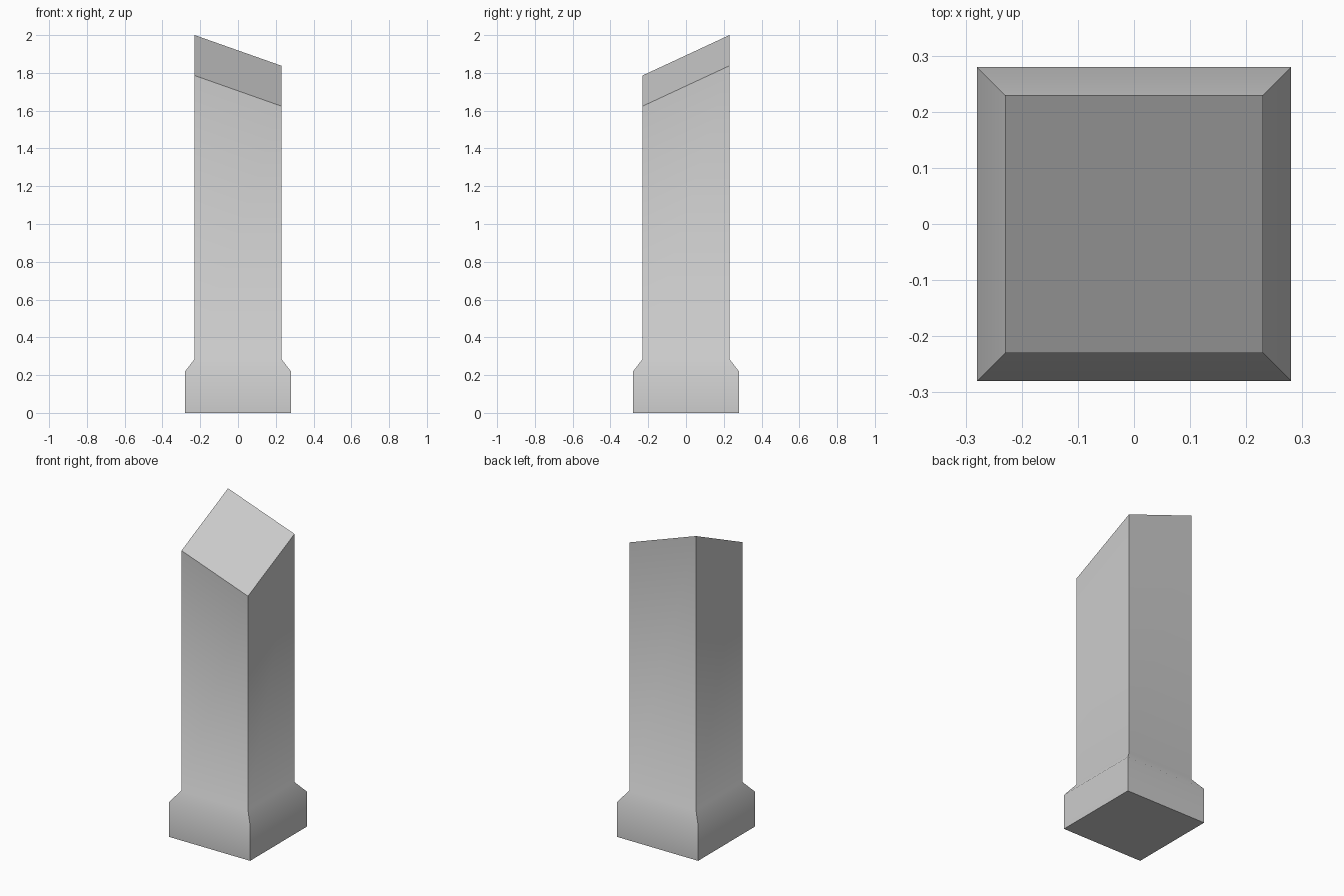
import bpy
import bmesh
import math

if "Cube" in bpy.data.objects:
    bpy.data.objects.remove(bpy.data.objects["Cube"])

# Square post: half-width and height of each level below the slanted top
LEVELS = [(0.28, 0.0), (0.28, 0.22), (0.23, 0.285)]
TOP_HALF = 0.23
CORNERS = [(-1, -1), (1, -1), (1, 1), (-1, 1)]


def top_height(x, y):
    """Slanted cut, highest at the back left corner."""
    return 1.812 - 0.353 * x + 0.465 * y


bm = bmesh.new()

# Plinth, chamfer and shaft rings
rings = [[bm.verts.new((sx * h, sy * h, z)) for sx, sy in CORNERS]
         for h, z in LEVELS]
rings.append([bm.verts.new((sx * TOP_HALF, sy * TOP_HALF,
                            top_height(sx * TOP_HALF, sy * TOP_HALF)))
              for sx, sy in CORNERS])

# Side walls
for low, high in zip(rings, rings[1:]):
    for i in range(4):
        j = (i + 1) % 4
        bm.faces.new((low[i], low[j], high[j], high[i]))

# Base and slanted top
bm.faces.new(rings[0][::-1])
bm.faces.new(rings[-1])
bm.normal_update()

mesh = bpy.data.meshes.new("slanted_post")
bm.to_mesh(mesh)
bm.free()
post = bpy.data.objects.new("slanted_post", mesh)
bpy.context.collection.objects.link(post)

# Single grey colour
grey = bpy.data.materials.new("light_grey")
grey.diffuse_color = (0.6, 0.6, 0.6, 1.0)
grey.use_nodes = True
grey.node_tree.nodes["Principled BSDF"].inputs["Base Color"].default_value = grey.diffuse_color
mesh.materials.append(grey)

# Smooth blend over the chamfer, sharp vertical corners
bpy.context.view_layer.objects.active = post
post.select_set(True)
bpy.ops.object.shade_smooth_by_angle(angle=math.radians(45))
